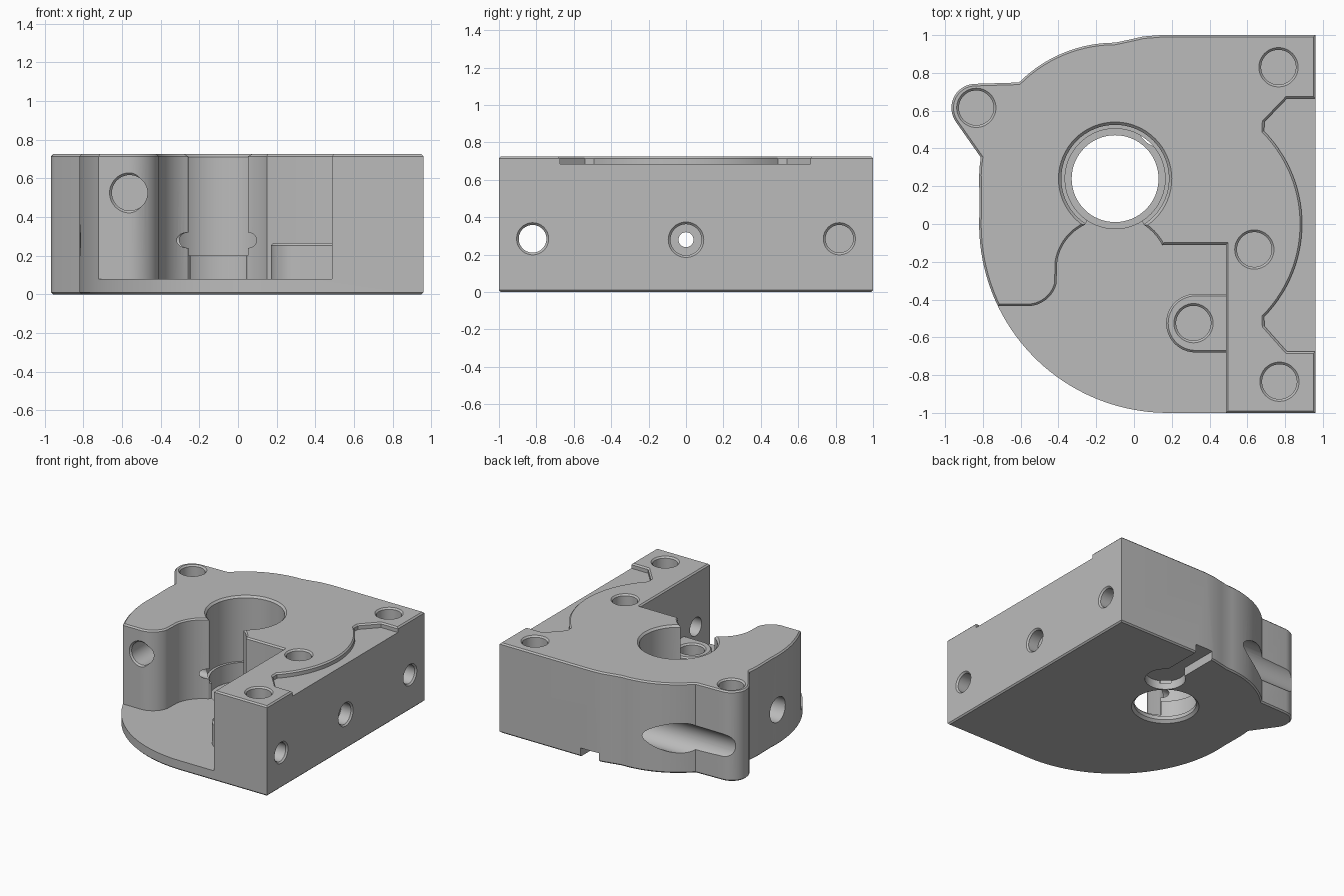
import bpy, bmesh
from math import cos, sin, radians, pi
from mathutils import Vector

if "Cube" in bpy.data.objects:
    bpy.data.objects.remove(bpy.data.objects["Cube"])

TOP, FLOOR = 0.725, 0.08
BORE = (-0.1, 0.24)

grey = bpy.data.materials.new("plain grey")
grey.use_nodes = True
grey.diffuse_color = (0.5, 0.5, 0.5, 1)
grey.node_tree.nodes["Principled BSDF"].inputs["Base Color"].default_value = (0.5, 0.5, 0.5, 1)


def arc(cx, cy, r, start, end, n=12):
    angles = [radians(start + (end - start) * i / n) for i in range(n + 1)]
    return [(cx + r * cos(a), cy + r * sin(a)) for a in angles]


def make(name, bm):
    bmesh.ops.recalc_face_normals(bm, faces=bm.faces)
    mesh = bpy.data.meshes.new(name)
    bm.to_mesh(mesh)
    bm.free()
    mesh.materials.append(grey)
    obj = bpy.data.objects.new(name, mesh)
    bpy.context.collection.objects.link(obj)
    return obj


def prism(name, points, z0, z1):
    bm = bmesh.new()
    face = bm.faces.new([bm.verts.new((x, y, z0)) for x, y in points])
    new = bmesh.ops.extrude_face_region(bm, geom=[face])["geom"]
    for v in new:
        if isinstance(v, bmesh.types.BMVert):
            v.co.z = z1
    return make(name, bm)


def turned(name, origin, direction, stations, sides=48):
    """Stepped round tool; stations are (distance along axis, radius)."""
    turn = Vector(direction).to_track_quat('Z', 'Y')
    bm = bmesh.new()
    rings = []
    for d, r in stations:
        circle = [Vector((r * cos(2 * pi * i / sides), r * sin(2 * pi * i / sides), d))
                  for i in range(sides)]
        rings.append([bm.verts.new(turn @ p + Vector(origin)) for p in circle])
    for a, b in zip(rings, rings[1:]):
        for i in range(sides):
            j = (i + 1) % sides
            bm.faces.new((a[i], a[j], b[j], b[i]))
    bm.faces.new(rings[0])
    bm.faces.new(rings[-1])
    return make(name, bm)


def combine(obj, tool, operation='DIFFERENCE'):
    mod = obj.modifiers.new("join", 'BOOLEAN')
    mod.operation, mod.solver, mod.object = operation, 'EXACT', tool
    graph = bpy.context.evaluated_depsgraph_get()
    graph.update()
    mesh = bpy.data.meshes.new_from_object(obj.evaluated_get(graph))
    obj.modifiers.clear()
    obj.data = mesh
    bpy.data.objects.remove(tool)


def chamfer(obj, levels, width=0.011):
    """Bevel the rims of the flat faces at the given heights."""
    bm = bmesh.new()
    bm.from_mesh(obj.data)
    rims = [e for e in bm.edges if len(e.link_faces) == 2
            and any(all(abs(v.co.z - z) < 1e-4 for v in e.verts) for z in levels)
            and min(abs(f.normal.z) for f in e.link_faces) < 0.5]
    bmesh.ops.bevel(bm, geom=rims, offset=width, segments=1, affect='EDGES')
    bm.to_mesh(obj.data)
    bm.free()


def drill(obj, origin, direction, r, depth, rim=0.012):
    combine(obj, turned("drill", origin, direction,
                        [(-0.05, r + rim), (0, r + rim), (0.012, r), (depth, r)]))


# Main block with rounded left side and mounting ear
outline = [(0.96, -1), (0.96, 1), (0.14, 1), (0.05, 0.993), (-0.02, 0.977)]
outline += arc(*BORE, 0.72, 90, 135, 14)
outline += arc(-0.84, 0.615, 0.127, 92, 213)
outline += arc(*BORE, 0.72, 171, 182, 3)
outline += arc(0.18, 0, 1, 176, 267, 36) + [(0.18, -1)]
body = prism("housing_block", outline, 0, TOP)

# Open pocket down to the base plate
pocket = [(-1.2, -0.435), (-0.57, -0.435)]
pocket += arc(-0.565, -0.275, 0.16, -90, -15)
pocket += arc(-0.15, -0.24, 0.26, 170, 115)
pocket += [(-0.2, 0.1), (0, 0.1)]
pocket += arc(-0.1, -0.24, 0.28, 57, 27)
pocket += [(0.16, -0.11), (0.487, -0.11), (0.487, -1.2), (-1.2, -1.2)]
combine(body, prism("pocket", pocket, FLOOR, 1))

# Shallow recess along the right edge of the top
recess = [(1.1, 0.665), (0.81, 0.665), (0.69, 0.54)]
recess += arc(0.19, 0, 0.7, 44.5, -44.5, 28)
recess += [(0.69, -0.54), (0.81, -0.675), (1.1, -0.675)]
combine(body, prism("recess", recess, TOP - 0.04, 1))
chamfer(body, (0, TOP))

# Low boss on the base plate
boss = prism("boss", [(0.55, -0.37)] + arc(0.325, -0.525, 0.155, 90, 270, 24)
             + [(0.55, -0.68)], 0.04, 0.265)
chamfer(boss, (0.265,))
combine(body, boss, 'UNION')

# Stepped main bore
combine(body, turned("bore", (*BORE, 0), (0, 0, 1), [
    (-0.1, 0.25), (0, 0.25), (0.02, 0.23), (0.05, 0.23), (0.05, 0.265), (0.2, 0.265),
    (0.2, 0.285), (TOP - 0.015, 0.285), (TOP, 0.3), (0.8, 0.3)], 64))

# Blind holes from above
for x, y, z in ((0.765, 0.83, TOP), (0.77, -0.835, TOP), (0.637, -0.135, TOP),
                (-0.835, 0.615, TOP), (0.315, -0.525, 0.265)):
    drill(body, (x, y, z), (0, 0, -1), 0.092, 0.17 if z < TOP else 0.2)

# Cross holes with wide screw seats
LEFT = (-1, 0, 0)
for y, seat, length in ((0.82, -0.1, 1.3), (-0.82, 0.39, 0.9)):
    drill(body, (0.96, y, 0.285), LEFT, 0.074, 1.0)
    drill(body, (seat, y, 0.285), LEFT, 0.12, length, 0)
drill(body, (0.96, 0, 0.28), LEFT, 0.04, 2.2, 0)
drill(body, (0.96, 0, 0.28), LEFT, 0.083, 0.1)
drill(body, (-0.6, 0, 0.28), LEFT, 0.1, 0.5, 0)

# Blind hole in the front of the left arm
drill(body, (-0.56, -0.435, 0.525), (0, 1, 0), 0.092, 0.25)

# Keyhole slot underneath, open to the back
combine(body, prism("slot", [(0.08, 0.55), (0.24, 0.55), (0.24, 1.2), (0.08, 1.2)], -0.1, 0.07))
combine(body, turned("slot_end", (0.16, 0.55, 0), (0, 0, 1), [(-0.1, 0.15), (0.07, 0.15)]))

# Smooth curved walls, crisp edges
bpy.ops.object.select_all(action='DESELECT')
body.select_set(True)
bpy.context.view_layer.objects.active = body
bpy.ops.object.shade_smooth_by_angle(angle=radians(25))
